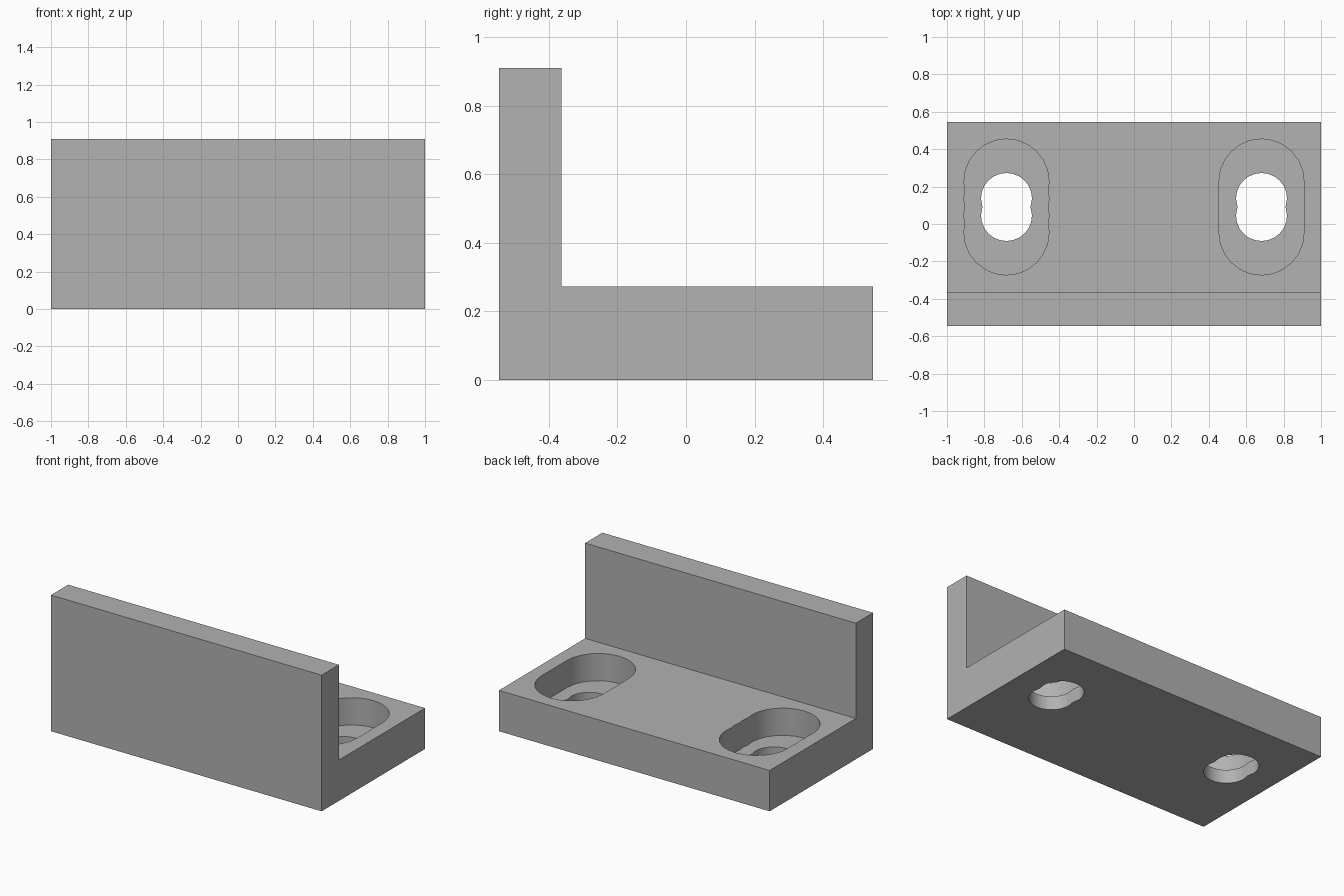
import bpy, bmesh
from math import cos, sin, pi, sqrt, radians
from mathutils import Vector

cube = bpy.data.objects.get("Cube")
if cube:
    bpy.data.objects.remove(cube, do_unlink=True)

U = 1 / 11          # design module
SIDES = 12          # facets per slot end

grey = bpy.data.materials.new("plain grey")
grey.use_nodes = True
colour = (0.445, 0.445, 0.445, 1)
grey.diffuse_color = colour
grey.node_tree.nodes["Principled BSDF"].inputs["Base Color"].default_value = colour


def prism(name, points, direction):
    """Extrude a closed outline along a direction."""
    bm = bmesh.new()
    face = bm.faces.new([bm.verts.new(p) for p in points])
    top = bmesh.ops.extrude_face_region(bm, geom=[face])["geom"]
    moved = [v for v in top if isinstance(v, bmesh.types.BMVert)]
    bmesh.ops.translate(bm, verts=moved, vec=Vector(direction))
    bmesh.ops.recalc_face_normals(bm, faces=bm.faces)
    mesh = bpy.data.meshes.new(name)
    bm.to_mesh(mesh)
    bm.free()
    mesh.materials.append(grey)
    obj = bpy.data.objects.new(name, mesh)
    bpy.context.collection.objects.link(obj)
    return obj


def slot_outline(radius, steps, scalloped):
    """Half the outline is an end arc and one side; the rest is its half turn."""
    half = steps * U / 2
    pts = [(radius * cos(i * pi / SIDES), half + radius * sin(i * pi / SIDES))
           for i in range(SIDES + 1)]
    if scalloped:
        notch = sqrt(radius ** 2 - (U / 2) ** 2)
        for i in range(1, 2 * steps):
            pts.append((-notch if i % 2 else -radius, half - i * U / 2))
    return pts + [(-x, -y) for x, y in pts]


def cut_slot(body, x, radius, steps, z, scalloped):
    pts = [(x + px, U + py, z) for px, py in slot_outline(radius, steps, scalloped)]
    cutter = prism("slot_cutter", pts, (0, 0, 0.5))
    cutter.hide_render = True
    mod = body.modifiers.new("slot", 'BOOLEAN')
    mod.operation = 'DIFFERENCE'
    mod.solver = 'EXACT'
    mod.object = cutter
    bpy.context.view_layer.objects.active = body
    bpy.ops.object.modifier_apply(modifier=mod.name)
    bpy.data.objects.remove(cutter, do_unlink=True)


# L-shaped bracket: front wall and base plate
profile = [(-6, 0), (6, 0), (6, 3), (-4, 3), (-4, 10), (-6, 10)]
bracket = prism("angle_bracket", [(-1, y * U, z * U) for y, z in profile], (2, 0, 0))

# Counterbored slots, one near each end
for side in (-1, 1):
    x = side * 7.5 * U
    cut_slot(bracket, x, 2.5 * U, 3, U, side < 0)
    cut_slot(bracket, x, 1.5 * U, 1, -0.2, True)

# Smooth the slot arcs, keep the corners crisp
bpy.ops.object.select_all(action='DESELECT')
bracket.select_set(True)
bpy.context.view_layer.objects.active = bracket
bpy.ops.object.shade_smooth_by_angle(angle=radians(20))
